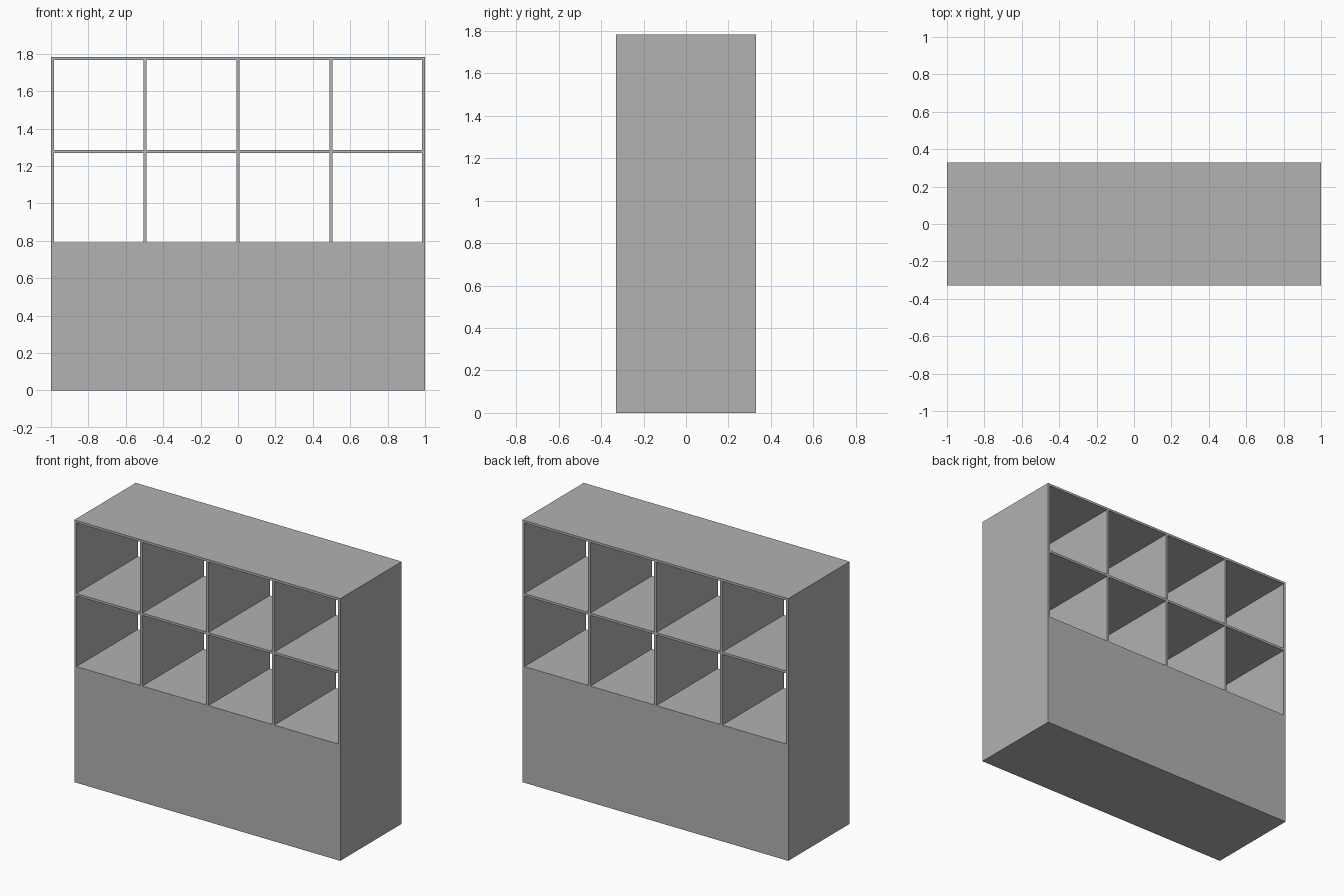
import bpy
import bmesh
import math

if "Cube" in bpy.data.objects:
    bpy.data.objects.remove(bpy.data.objects["Cube"], do_unlink=True)

WIDTH, DEPTH = 2.0, 0.66
BASE = 0.79              # height of the closed lower cabinet
BOARD = 0.016            # board thickness
COLUMNS, ROWS = 4, 2
PITCH = (WIDTH - BOARD) / COLUMNS

# One flat grey
grey = bpy.data.materials.new("plain_grey")
grey.use_nodes = True
colour = (0.445, 0.445, 0.445, 1)
grey.diffuse_color = colour
grey.node_tree.nodes["Principled BSDF"].inputs["Base Color"].default_value = colour

# Grid lines: each upright has two edges, and so has each shelf
xs = []
for c in range(COLUMNS + 1):
    left = -WIDTH / 2 + c * PITCH
    xs += [left, left + BOARD]
zs = [0, BASE]
for r in range(1, ROWS + 1):
    shelf_top = BASE + r * PITCH
    zs += [shelf_top - BOARD, shelf_top]

# Front outline: solid base, uprights and shelves, with open cubbies
bm = bmesh.new()
grid = [[bm.verts.new((x, -DEPTH / 2, z)) for x in xs] for z in zs]
for j in range(len(zs) - 1):
    for i in range(len(xs) - 1):
        is_cubby = j % 2 == 1 and i % 2 == 1
        if not is_cubby:
            bm.faces.new((grid[j][i], grid[j][i + 1],
                          grid[j + 1][i + 1], grid[j + 1][i]))

# Push the outline through the full depth, leaving the cubbies open at the back
back = bmesh.ops.extrude_face_region(bm, geom=bm.faces[:], use_keep_orig=True)
moved = [g for g in back["geom"] if isinstance(g, bmesh.types.BMVert)]
bmesh.ops.translate(bm, verts=moved, vec=(0, DEPTH, 0))
bmesh.ops.recalc_face_normals(bm, faces=bm.faces[:])

# Merge the coplanar faces
bmesh.ops.dissolve_limit(bm, angle_limit=math.radians(1),
                         verts=bm.verts[:], edges=bm.edges[:])

mesh = bpy.data.meshes.new("cubby_cabinet")
bm.to_mesh(mesh)
bm.free()
mesh.materials.append(grey)
cabinet = bpy.data.objects.new("cubby_cabinet", mesh)
bpy.context.scene.collection.objects.link(cabinet)
